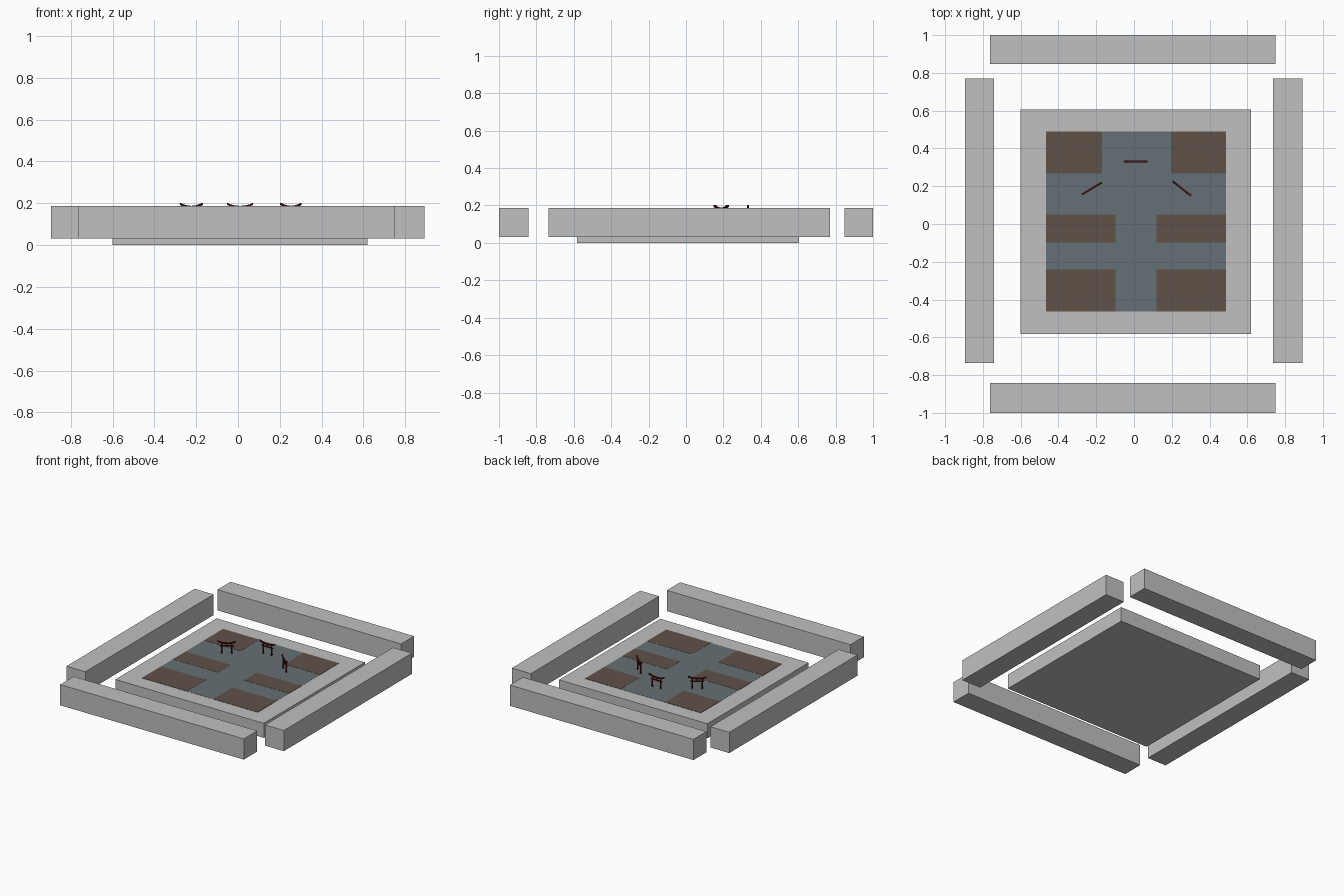
import bpy, bmesh, math
from mathutils import Matrix, Vector

if "Cube" in bpy.data.objects:
    bpy.data.objects.remove(bpy.data.objects["Cube"])


def material(name, rgb):
    m = bpy.data.materials.new(name)
    m.diffuse_color = (*rgb, 1)
    m.use_nodes = True
    m.node_tree.nodes["Principled BSDF"].inputs["Base Color"].default_value = m.diffuse_color
    return m


GREY = material("stone grey", (0.53, 0.53, 0.53))
SLATE = material("slate blue", (0.130, 0.160, 0.178))
BROWN = material("earth brown", (0.118, 0.084, 0.066))
RED = material("dark red", (0.085, 0.007, 0.006))


def add_box(bm, x0, x1, y0, y1, z0, z1):
    size = Vector((x1 - x0, y1 - y0, z1 - z0))
    mid = Vector((x0 + x1, y0 + y1, z0 + z1)) / 2
    bmesh.ops.create_cube(bm, size=1, matrix=Matrix.Translation(mid) @ Matrix.Diagonal((*size, 1)))


def finish(name, bm, mat):
    bmesh.ops.recalc_face_normals(bm, faces=bm.faces)
    me = bpy.data.meshes.new(name)
    bm.to_mesh(me)
    bm.free()
    me.materials.append(mat)
    ob = bpy.data.objects.new(name, me)
    bpy.context.collection.objects.link(ob)
    return ob


def box(name, mat, *dims):
    bm = bmesh.new()
    add_box(bm, *dims)
    return finish(name, bm, mat)


# Base slab and painted floor
TOP = 0.108
box("base_slab", GREY, -0.60, 0.62, -0.583, 0.605, 0, TOP)
box("floor_path", SLATE, -0.466, 0.487, -0.463, 0.49, TOP - 0.002, TOP + 0.001)

# Brown floor patches: y range, inner edge on the left, inner edge on the right
for i, (y0, y1, xl, xr) in enumerate([(0.267, 0.49, -0.17, 0.196),
                                      (-0.098, 0.05, -0.097, 0.12),
                                      (-0.463, -0.24, -0.097, 0.12)]):
    box(f"left_patch_{i}", BROWN, -0.466, xl, y0, y1, TOP - 0.002, TOP + 0.002)
    box(f"right_patch_{i}", BROWN, xr, 0.487, y0, y1, TOP - 0.002, TOP + 0.002)

# Four surrounding walls
Z = (0.032, 0.186)
box("back_wall", GREY, -0.762, 0.748, 0.847, 1.0, *Z)
box("front_wall", GREY, -0.762, 0.748, -1.0, -0.843, *Z)
box("left_wall", GREY, -0.895, -0.74, -0.736, 0.77, *Z)
box("right_wall", GREY, 0.737, 0.892, -0.736, 0.77, *Z)


# Gateway: two posts, tie beam, short strut and an upswept top beam
def gate(name, x, y, degrees):
    bm = bmesh.new()
    for s in (-1, 1):
        bmesh.ops.create_cone(bm, cap_ends=True, segments=8, radius1=0.0055, radius2=0.0045,
                              depth=0.076, matrix=Matrix.Translation((s * 0.034, 0, 0.038)))
    add_box(bm, -0.048, 0.048, -0.003, 0.003, 0.052, 0.060)
    add_box(bm, -0.004, 0.004, -0.002, 0.002, 0.060, 0.076)
    rings = []
    for i in range(9):
        u = (i - 4) / 4
        lift = 0.014 * abs(u) ** 2.2
        px = u * 0.062
        rings.append([bm.verts.new((px, a, b + lift)) for a, b in
                      ((-0.004, 0.070), (0.004, 0.070), (0.005, 0.080), (-0.005, 0.080))])
    for a, b in zip(rings, rings[1:]):
        for k in range(4):
            n = (k + 1) % 4
            bm.faces.new((a[k], a[n], b[n], b[k]))
    bm.faces.new(rings[0])
    bm.faces.new(rings[-1])
    ob = finish(name, bm, RED)
    ob.location = (x, y, TOP)
    ob.rotation_euler.z = math.radians(degrees)


gate("back_gate", 0.010, 0.331, 0)
gate("left_gate", -0.223, 0.188, 31)
gate("right_gate", 0.253, 0.188, -38)
